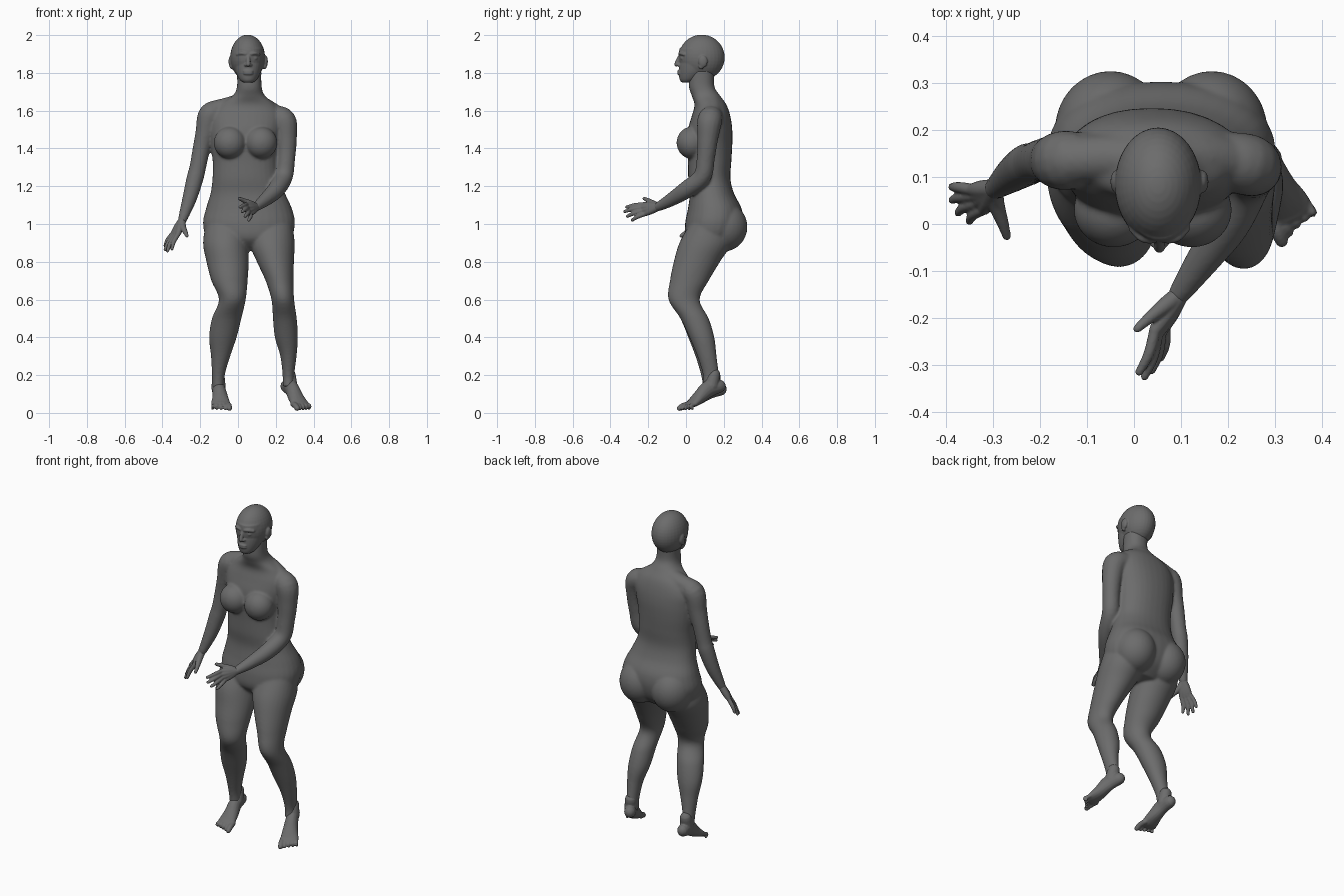
import bpy, bmesh
from math import sin, cos, pi, copysign
from mathutils import Vector, Matrix

cube = bpy.data.objects.get("Cube")
if cube:
    bpy.data.objects.remove(cube)

grey = bpy.data.materials.new("matte dark grey")
grey.use_nodes = True
COLOUR = (0.15, 0.15, 0.15, 1)
grey.diffuse_color = COLOUR
for node in grey.node_tree.nodes:
    if node.type == 'BSDF_PRINCIPLED':
        node.inputs["Base Color"].default_value = COLOUR


def spline(rows, steps=5):
    """Smooth curve through rows of numbers."""
    out = []
    for i in range(len(rows) - 1):
        a, b, c, d = (rows[max(i - 1, 0)], rows[i], rows[i + 1], rows[min(i + 2, len(rows) - 1)])
        for k in range(steps):
            t = k / steps
            out.append([q + 0.5 * t * (r - p + t * (2*p - 5*q + 4*r - s + t * (3*(q - r) + s - p)))
                        for p, q, r, s in zip(a, b, c, d)])
    return out + [list(rows[-1])]


def skin(bm, rings):
    """Join rings of points into a closed surface."""
    loops = [[bm.verts.new(p) for p in ring] for ring in rings]
    n = len(loops[0])
    for lo, hi in zip(loops, loops[1:]):
        for i in range(n):
            j = (i + 1) % n
            bm.faces.new((lo[i], lo[j], hi[j], hi[i]))
    bm.faces.new(loops[0][::-1])
    bm.faces.new(loops[-1])


def loft(bm, rows, power=1.0, n=32):
    """Level oval sections: z, centre x, half width, front y, back y."""
    def soft(v):
        return copysign(abs(v) ** power, v)
    rings = []
    for z, cx, rx, front, back in spline(rows):
        rings.append([(cx + rx * soft(cos(2*pi*i/n)),
                       (front + back) / 2 + (back - front) / 2 * soft(sin(2*pi*i/n)), z)
                      for i in range(n)])
    skin(bm, rings)


def tube(bm, rows, up=(1, 0, 0), n=16):
    """Round-ended limb: x, y, z, radius and optional second radius."""
    rows = spline([r if len(r) == 5 else (*r, r[3]) for r in rows])
    pts = [Vector(r[:3]) for r in rows]
    rings = []

    def ring(p, t, side, rise):
        s = t.cross(Vector(up)).normalized()
        u = s.cross(t)
        rings.append([p + s * side * cos(2*pi*i/n) + u * rise * sin(2*pi*i/n) for i in range(n)])

    last = len(pts) - 1
    for k, (p, r) in enumerate(zip(pts, rows)):
        t = (pts[min(k + 1, last)] - pts[max(k - 1, 0)]).normalized()
        dome = (1.4, 1.0, 0.5)
        if k == 0:
            for a in dome:
                ring(p - t * r[4] * sin(a), t, r[3] * cos(a), r[4] * cos(a))
        ring(p, t, r[3], r[4])
        if k == last:
            for a in reversed(dome):
                ring(p + t * r[4] * sin(a), t, r[3] * cos(a), r[4] * cos(a))
    skin(bm, rings)


def ball(bm, centre, radii):
    bmesh.ops.create_uvsphere(bm, u_segments=32, v_segments=20, radius=1,
                              matrix=Matrix.Translation(centre) @ Matrix.Diagonal((*radii, 1)))


def fuse(name, bm, voxel, rounds):
    """Merge overlapping pieces into one soft skin."""
    bmesh.ops.recalc_face_normals(bm, faces=bm.faces)
    mesh = bpy.data.meshes.new(name)
    bm.to_mesh(mesh)
    bm.free()
    obj = bpy.data.objects.new(name, mesh)
    bpy.context.scene.collection.objects.link(obj)
    remesh = obj.modifiers.new("Merge", 'REMESH')
    remesh.mode = 'VOXEL'
    remesh.voxel_size = voxel
    soften = obj.modifiers.new("Soften", 'SMOOTH')
    soften.factor = 0.5
    soften.iterations = rounds
    bpy.context.view_layer.update()
    graph = bpy.context.evaluated_depsgraph_get()
    baked = bpy.data.meshes.new_from_object(obj.evaluated_get(graph))
    obj.modifiers.clear()
    obj.data = baked
    baked.name = name
    baked.materials.clear()
    baked.materials.append(grey)
    for poly in baked.polygons:
        poly.use_smooth = True
        poly.material_index = 0


# Torso and neck
body = bmesh.new()
loft(body, [(.86, .06, .10, .06, .20), (.92, .058, .215, .0, .27), (1.0, .058, .243, -.005, .30),
            (1.08, .058, .228, .01, .295), (1.16, .052, .198, .02, .255),
            (1.24, .042, .177, .012, .235), (1.33, .038, .172, .01, .24),
            (1.42, .035, .18, .005, .245), (1.5, .04, .19, .01, .245),
            (1.57, .045, .19, .03, .235), (1.63, .05, .15, .045, .215),
            (1.68, .057, .085, .03, .18), (1.73, .06, .065, .015, .15),
            (1.82, .058, .066, .02, .15)], power=0.9)
for x in (-.043, .123):
    ball(body, (x, .03, 1.43), (.085, .08, .085))      # breasts
for x in (-.05, .165):
    ball(body, (x, .2, .985), (.118, .125, .13))       # buttocks
tube(body, [(.04, .135, 1.65, .05), (-.05, .14, 1.62, .052), (-.14, .135, 1.6, .05)])
tube(body, [(.08, .135, 1.65, .05), (.15, .14, 1.61, .052), (.23, .13, 1.56, .05)])

# Legs
loft(body, [(1.0, -.06, .11, .02, .22), (.9, -.065, .12, -.035, .24), (.8, -.055, .112, -.06, .18),
            (.7, -.045, .096, -.083, .12), (.6, -.03, .071, -.088, .072), (.5, -.06, .078, -.03, .115),
            (.4, -.08, .073, .012, .14), (.3, -.092, .051, .05, .148), (.2, -.104, .034, .08, .16),
            (.13, -.105, .033, .09, .18)])
loft(body, [(1.0, .178, .11, .02, .22), (.9, .18, .12, -.035, .24), (.8, .198, .098, -.065, .18),
            (.7, .22, .074, -.085, .12), (.6, .237, .06, -.093, .072), (.5, .248, .063, -.03, .12),
            (.4, .256, .061, .018, .15), (.3, .267, .043, .06, .162), (.2, .267, .031, .09, .175),
            (.14, .268, .032, .09, .185)])

# Arms
tube(body, [(.19, .14, 1.57, .058), (.243, .125, 1.545, .066), (.257, .115, 1.45, .055),
            (.255, .105, 1.35, .048), (.242, .085, 1.25, .048), (.2, .0, 1.18, .046),
            (.14, -.085, 1.125, .035), (.095, -.15, 1.09, .024)])
tube(body, [(-.08, .14, 1.59, .055), (-.145, .135, 1.58, .064), (-.172, .135, 1.48, .054),
            (-.193, .135, 1.4, .047), (-.213, .13, 1.3, .044), (-.228, .125, 1.24, .045),
            (-.258, .105, 1.13, .038), (-.295, .075, 1.02, .024)])
fuse("body", body, .007, 8)

# Head with brow, nose, lips and ears
head = bmesh.new()
MID = .054
ball(head, (MID - .003, .083, 1.882), (.092, .122, .12))
loft(head, [(1.75, MID, .028, -.024, .03), (1.765, MID, .046, -.034, .07), (1.80, MID, .065, -.038, .12),
            (1.84, MID, .076, -.036, .15), (1.875, MID, .08, -.03, .16), (1.90, MID, .082, -.038, .17),
            (1.93, MID, .078, -.034, .17)])
tube(head, [(MID, -.03, 1.893, .009), (MID, -.042, 1.868, .011), (MID, -.05, 1.845, .012)])
for side in (-1, 1):
    ball(head, (MID + side * .012, -.038, 1.842), (.01, .012, .008))
    ball(head, (MID + side * .034, -.014, 1.877), (.016, .016, .011))
    tube(head, [(MID + side * .014, -.034, 1.9, .008), (MID + side * .036, -.03, 1.904, .009),
                (MID + side * .058, -.01, 1.898, .008)])
    ball(head, (MID + side * .092, .09, 1.86), (.012, .024, .032))
    ball(head, (MID + side * .088, .08, 1.835), (.01, .014, .016))
for z in (1.796, 1.808):
    ball(head, (MID, -.036, z), (.026, .011, .007))
fuse("head", head, .004, 4)


# Hands: palm rays, curled fingers and thumb
def hand(name, wrist, knuckles, tips, thumb, bend):
    bm = bmesh.new()
    wrist = Vector(wrist)
    for knuckle, tip in zip(knuckles, tips):
        k, t = Vector(knuckle), Vector(tip)
        mid = (k + t) / 2 + Vector(bend)
        tube(bm, [(*wrist, .021), (*wrist.lerp(k, .6), .019), (*k, .0135)])
        tube(bm, [(*k, .0125), (*mid, .0115), (*k.lerp(t, .92), .0085)])
    a, b, c = thumb
    tube(bm, [(*wrist, .018), (*a, .018), (*b, .0125), (*c, .009)])
    fuse(name, bm, .0035, 3)


hand("left_hand", (.095, -.15, 1.09),
     [(.045, -.225, 1.103), (.05, -.232, 1.087), (.057, -.228, 1.07), (.065, -.217, 1.054)],
     [(.008, -.322, 1.088), (.02, -.332, 1.064), (.036, -.318, 1.038), (.056, -.29, 1.018)],
     [(.07, -.17, 1.105), (.032, -.2, 1.124), (.007, -.222, 1.135)], (.005, -.002, .003))
hand("right_hand", (-.295, .075, 1.02),
     [(-.318, .032, .945), (-.33, .046, .94), (-.338, .06, .943), (-.343, .073, .952)],
     [(-.352, .004, .862), (-.377, .022, .85), (-.39, .05, .858), (-.39, .079, .88)],
     [(-.293, .045, .985), (-.278, .0, .955), (-.27, -.026, .937)], (-.006, .002, .0))


# Feet: raised heel, sloping sole and five toes
def foot(name, heel, forward, inner, lift):
    bm = bmesh.new()
    ahead = Vector((*forward, 0)).normalized()
    across = Vector((-ahead.y, ahead.x, 0)) * inner

    def at(s, f, z):
        raised = z + lift * max(0, 1 - f / .17)
        return (*(Vector((*heel, 0)) + ahead * f + across * s)[:2], raised)

    tube(bm, [(*at(0, 0, .126), .033, .036), (*at(0, .06, .118), .035, .045),
              (*at(.002, .11, .082), .042, .036), (*at(0, .15, .054), .05, .025),
              (*at(0, .172, .044), .049, .017)], up=(0, 0, 1))
    tube(bm, [(*at(0, .03, .19), .034), (*at(0, .045, .13), .038)])
    for i in range(5):
        s = .037 - i * .0195
        r = .0155 if i == 0 else .0115 - i * .0005
        reach = .214 - i * .009
        tube(bm, [(*at(s, .155, .045), r), (*at(s * 1.08, .19, .038), r),
                  (*at(s * 1.1, reach, .024), r * .9)], up=(0, 0, 1))
    fuse(name, bm, .004, 4)


foot("right_foot", (-.107, .18), (.1, -1), 1, 0)
foot("left_foot", (.258, .175), (.43, -.9), -1, .015)
